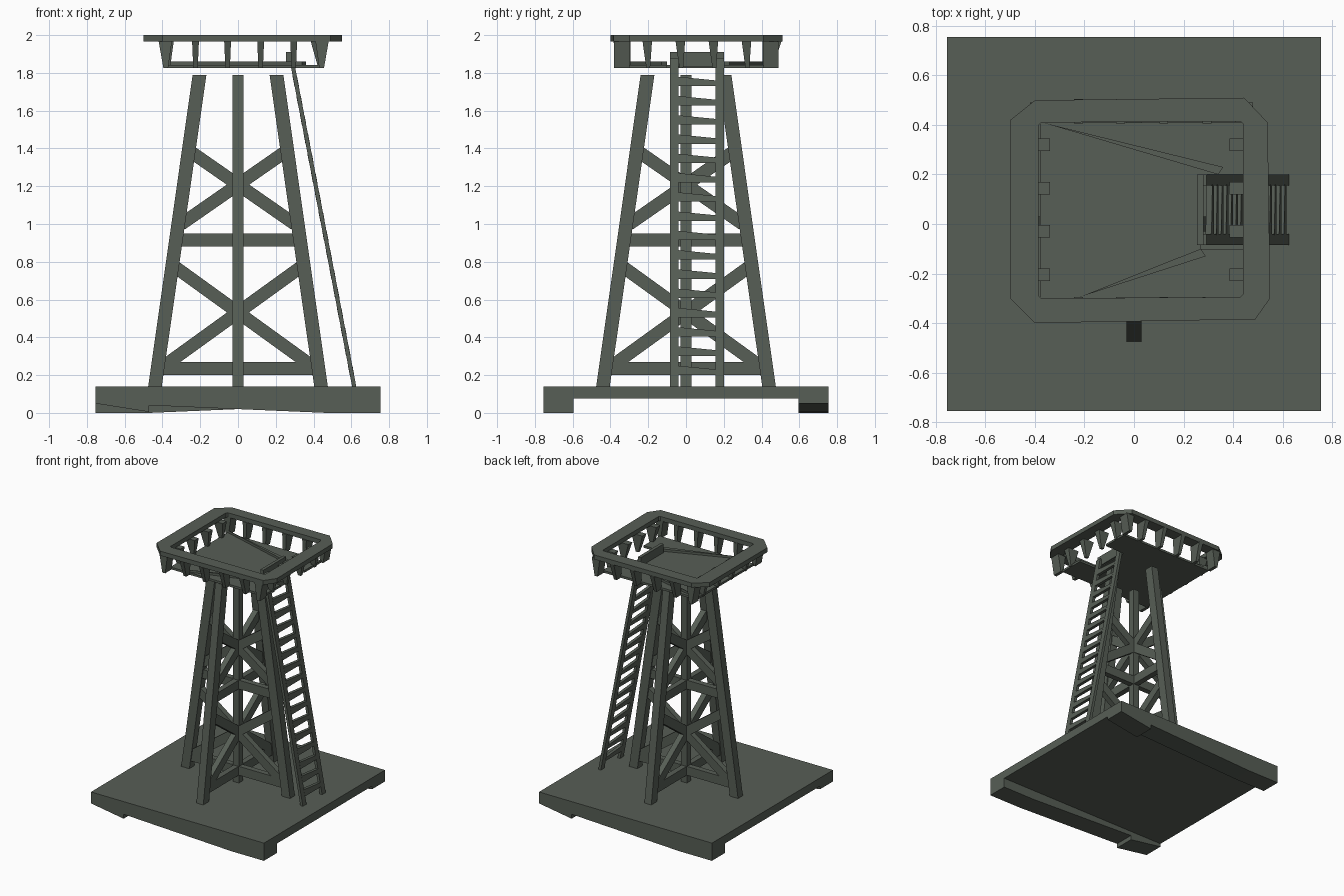
import bpy, bmesh, math
from mathutils import Vector, Matrix

if "Cube" in bpy.data.objects:
    bpy.data.objects.remove(bpy.data.objects["Cube"])

mat = bpy.data.materials.new("weathered grey green")
mat.diffuse_color = (0.095, 0.112, 0.092, 1)
mat.use_nodes = True
mat.node_tree.nodes["Principled BSDF"].inputs["Base Color"].default_value = mat.diffuse_color


def finish(name, bm):
    bmesh.ops.recalc_face_normals(bm, faces=bm.faces)
    me = bpy.data.meshes.new(name)
    bm.to_mesh(me)
    bm.free()
    me.materials.append(mat)
    ob = bpy.data.objects.new(name, me)
    bpy.context.collection.objects.link(ob)
    return ob


def loft(name, a, b):
    """Closed solid between two matching outlines."""
    bm = bmesh.new()
    va, vb = [bm.verts.new(p) for p in a], [bm.verts.new(p) for p in b]
    n = len(a)
    bm.faces.new(va)
    bm.faces.new(vb)
    for i in range(n):
        j = (i + 1) % n
        bm.faces.new((va[i], va[j], vb[j], vb[i]))
    return finish(name, bm)


def rect(x0, x1, y0, y1, z):
    return [(x0, y0, z), (x1, y0, z), (x1, y1, z), (x0, y1, z)]


def box(name, x0, x1, y0, y1, z0, z1):
    return loft(name, rect(x0, x1, y0, y1, z0), rect(x0, x1, y0, y1, z1))


def slab(name, outline, z0, z1):
    return loft(name, [(x, y, z0) for x, y in outline], [(x, y, z1) for x, y in outline])


def turn(ob, deg):
    ob.data.transform(Matrix.Rotation(math.radians(deg), 4, 'Z'))


# Base slab with a notched skirt beam along the front and back
box("base_slab", -.755, .755, -.60, .60, .075, .14)
skirt = [(-.755, .05), (-.47, .005), (-.47, .04), (.47, 0), (.755, 0), (.755, .14), (-.755, .14)]
for name, deg in (("front_skirt", 0), ("back_skirt", 180)):
    ob = loft(name, [(x, -.755, z) for x, z in skirt], [(x, -.595, z) for x, z in skirt])
    turn(ob, deg)

# Four leaning legs set in a plus shape, and a slim centre post
for i, side in enumerate(("right", "back", "left", "front")):
    ob = loft(side + "_leg", rect(.405, .477, -.03, .03, .13), rect(.167, .24, -.03, .03, 1.79))
    turn(ob, 90 * i)
box("centre_post", -.025, .025, -.025, .025, .14, 1.69)


# Cross braces and horizontal ties in the two planes through the axis
def brace(name, xa, za, xb, zb, h, deg):
    d = Vector((xb - xa, 0, zb - za)).normalized()
    n = Vector((-d.z, 0, d.x)) * h / 2
    ends = []
    for p in (Vector((xa, 0, za)), Vector((xb, 0, zb))):
        ends.append([p + n * s + Vector((0, t, 0))
                     for s, t in ((-1, -.022), (1, -.022), (1, .022), (-1, .022))])
    turn(loft(name, *ends), deg)


for deg in (0, 90):
    for m in (-1, 1):
        brace("lower_diagonal", -.33 * m, .77, .39 * m, .25, .068, deg)
        brace("upper_diagonal", -.24 * m, 1.375, .30 * m, 1.0, .068, deg)
    brace("bottom_tie", -.41, .235, .41, .235, .07, deg)
    brace("middle_tie", -.31, .915, .31, .915, .07, deg)

# Platform floor with a ladder hatch, curbs and tapering ridges
floor = [(-.38, -.30), (.44, -.30), (.44, -.10), (.27, -.10),
         (.27, .20), (.44, .20), (.44, .41), (-.38, .41)]
slab("platform_floor", floor, 1.825, 1.842)
slab("back_ridge", [(-.37, .41), (.34, .20), (.36, .23)], 1.842, 1.86)
slab("front_ridge", [(-.22, -.295), (.29, -.13), (.27, -.10)], 1.842, 1.86)
box("hatch_curb", .255, .28, -.085, .20, 1.83, 1.91)

# Top rim: chamfered ring
outer = [(-.5, -.3), (-.4, -.4), (.49, -.385), (.55, -.3),
         (.54, .41), (.445, .51), (-.4, .5), (-.5, .42)]
inner = [(-.385, -.29), (-.375, -.30), (.43, -.295), (.44, -.285),
         (.44, .405), (.43, .415), (-.375, .41), (-.385, .40)]
bm = bmesh.new()
rings = [[bm.verts.new((x, y, z)) for x, y in pts]
         for pts, z in ((outer, 1.965), (outer, 2.0), (inner, 2.0), (inner, 1.965))]
for k in range(4):
    r, s = rings[k], rings[(k + 1) % 4]
    for i in range(8):
        j = (i + 1) % 8
        bm.faces.new((r[i], r[j], s[j], s[i]))
finish("top_rim", bm)

# Brackets holding the rim: wide at the top, narrow at the floor
for y in (-.2, -.025, .15, .325):
    loft("left_bracket", rect(-.385, -.36, y - .01, y + .01, 1.825),
         rect(-.42, -.34, y - .03, y + .02, 1.967))
    loft("right_bracket", rect(.425, .45, y - .01, y + .01, 1.825),
         rect(.385, .48, y - .03, y + .02, 1.967))
for x in (-.225, -.055, .12, .295):
    loft("front_bracket", rect(x - .012, x + .012, -.34, -.295, 1.825),
         rect(x - .018, x + .018, -.385, -.295, 1.967))
    loft("back_bracket", rect(x - .012, x + .012, .405, .46, 1.825),
         rect(x - .018, x + .018, .405, .505, 1.967))
for x, sx in ((-.37, -1), (.43, 1)):
    for y, sy in ((-.30, -1), (.41, 1)):
        a = sorted((x, x + .025 * sx)) + sorted((y, y + .08 * sy))
        b = sorted((x - .02 * sx, x + .05 * sx)) + sorted((y, y + .08 * sy))
        loft("corner_bracket", rect(*a, 1.825), rect(*b, 1.967))


# Leaning ladder: two rails and wedge-shaped rungs
def lean(z):
    return .615 - (z - .14) * (.335 / 1.75)


for name, y0, y1 in (("front_rail", -.085, -.04), ("back_rail", .155, .2)):
    loft(name, rect(lean(.13) - .011, lean(.13) + .011, y0, y1, .13),
         rect(lean(1.88) - .011, lean(1.88) + .011, y0, y1, 1.88))
for i in range(16):
    z = .225 + .102 * i
    ends = []
    for y, z0, z1 in ((-.045, z - .025, z + .025), (.16, z - .025, z + .005)):
        ends.append([(lean(z0) - .012, y, z0), (lean(z0) + .012, y, z0),
                     (lean(z1) + .012, y, z1), (lean(z1) - .012, y, z1)])
    loft("ladder_rung", *ends)
